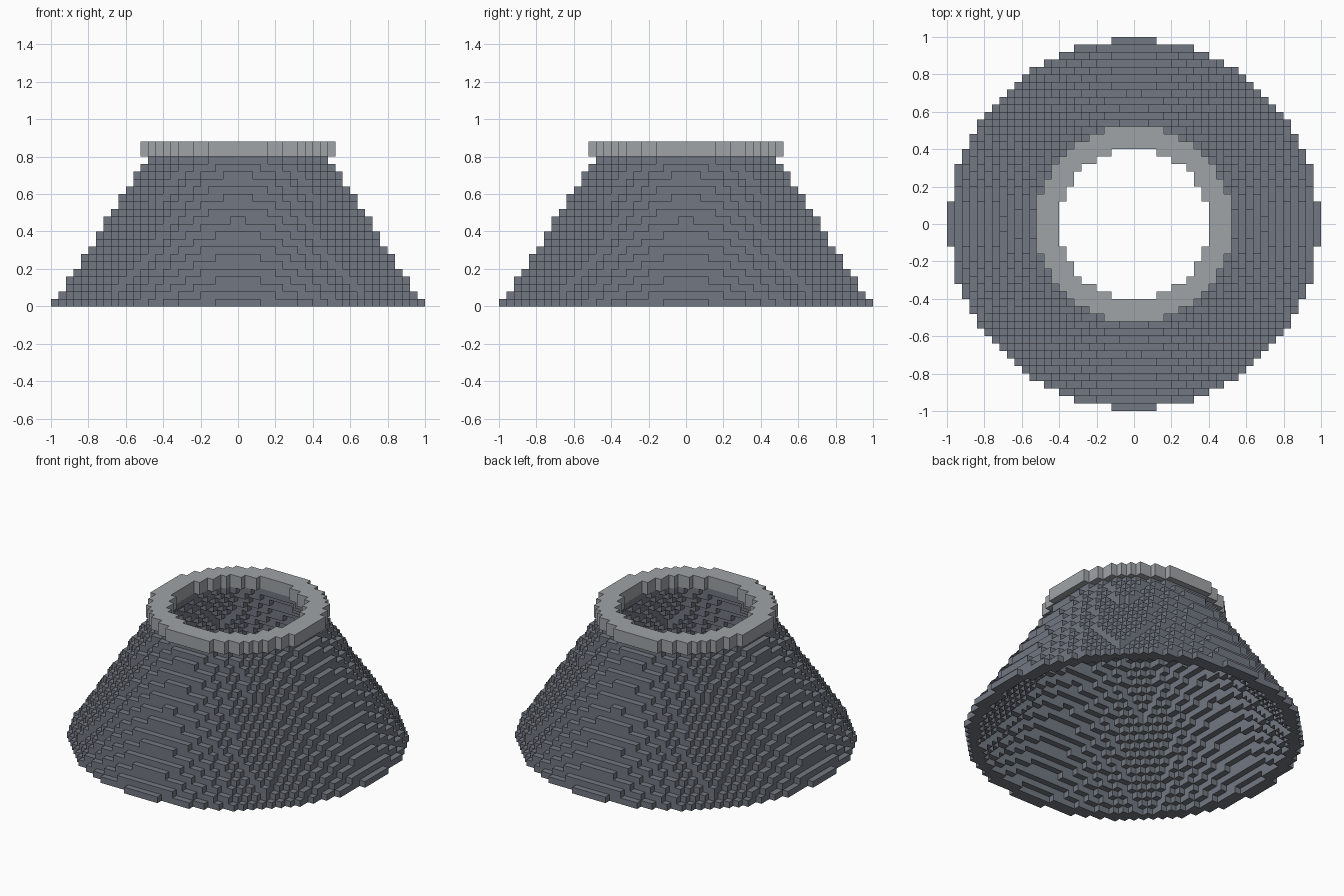
import bpy
import bmesh

VOXEL = 0.04
CONE_LAYERS = 20
CONE_BASE, CONE_TOP, WALL = 25, 12, 2   # radii and wall thickness in voxels
RING_OUTER, RING_INNER = 13, 10

cube = bpy.data.objects.get("Cube")
if cube:
    bpy.data.objects.remove(cube, do_unlink=True)


def make_material(name, rgb):
    mat = bpy.data.materials.new(name)
    mat.use_nodes = True
    colour = (*rgb, 1)
    mat.diffuse_color = colour
    mat.node_tree.nodes["Principled BSDF"].inputs["Base Color"].default_value = colour
    return mat


def annulus(inner, outer):
    """Grid cells whose centres lie between two radii."""
    span = range(-CONE_BASE, CONE_BASE)
    return {(i, j) for i in span for j in span
            if inner ** 2 <= (i + 0.5) ** 2 + (j + 0.5) ** 2 <= outer ** 2}


def build_voxels(name, cells, height, base_z, mat):
    """Mesh only the outward faces of a set of voxels."""
    bm = bmesh.new()
    verts = {}

    def vert(p):
        if p not in verts:
            x, y, z = p
            verts[p] = bm.verts.new((x * VOXEL, y * VOXEL, base_z + z * height))
        return verts[p]

    for cell in cells:
        for axis in range(3):
            u, v = (axis + 1) % 3, (axis + 2) % 3
            for side in (0, 1):
                neighbour = list(cell)
                neighbour[axis] += 2 * side - 1
                if tuple(neighbour) in cells:
                    continue
                loop = []
                for du, dv in ((0, 0), (1, 0), (1, 1), (0, 1)):
                    p = list(cell)
                    p[axis] += side
                    p[u] += du
                    p[v] += dv
                    loop.append(vert(tuple(p)))
                bm.faces.new(loop if side else loop[::-1])

    mesh = bpy.data.meshes.new(name)
    bm.to_mesh(mesh)
    bm.free()
    mesh.materials.append(mat)
    obj = bpy.data.objects.new(name, mesh)
    bpy.context.collection.objects.link(obj)
    return obj


dark_grey = make_material("dark_blue_grey", (0.168, 0.186, 0.220))
light_grey = make_material("light_grey", (0.350, 0.370, 0.385))

# Hollow stepped cone, each layer sampled at its middle height
cone = set()
for k in range(CONE_LAYERS):
    radius = CONE_BASE + (CONE_TOP - CONE_BASE) * (k + 0.5) / CONE_LAYERS
    cone |= {(i, j, k) for i, j in annulus(radius - WALL, radius)}
build_voxels("cone_wall", cone, VOXEL, 0, dark_grey)

# Rim around the opening, one layer of double-height blocks
rim = {(i, j, 0) for i, j in annulus(RING_INNER, RING_OUTER)}
build_voxels("top_rim", rim, 2 * VOXEL, CONE_LAYERS * VOXEL, light_grey)
